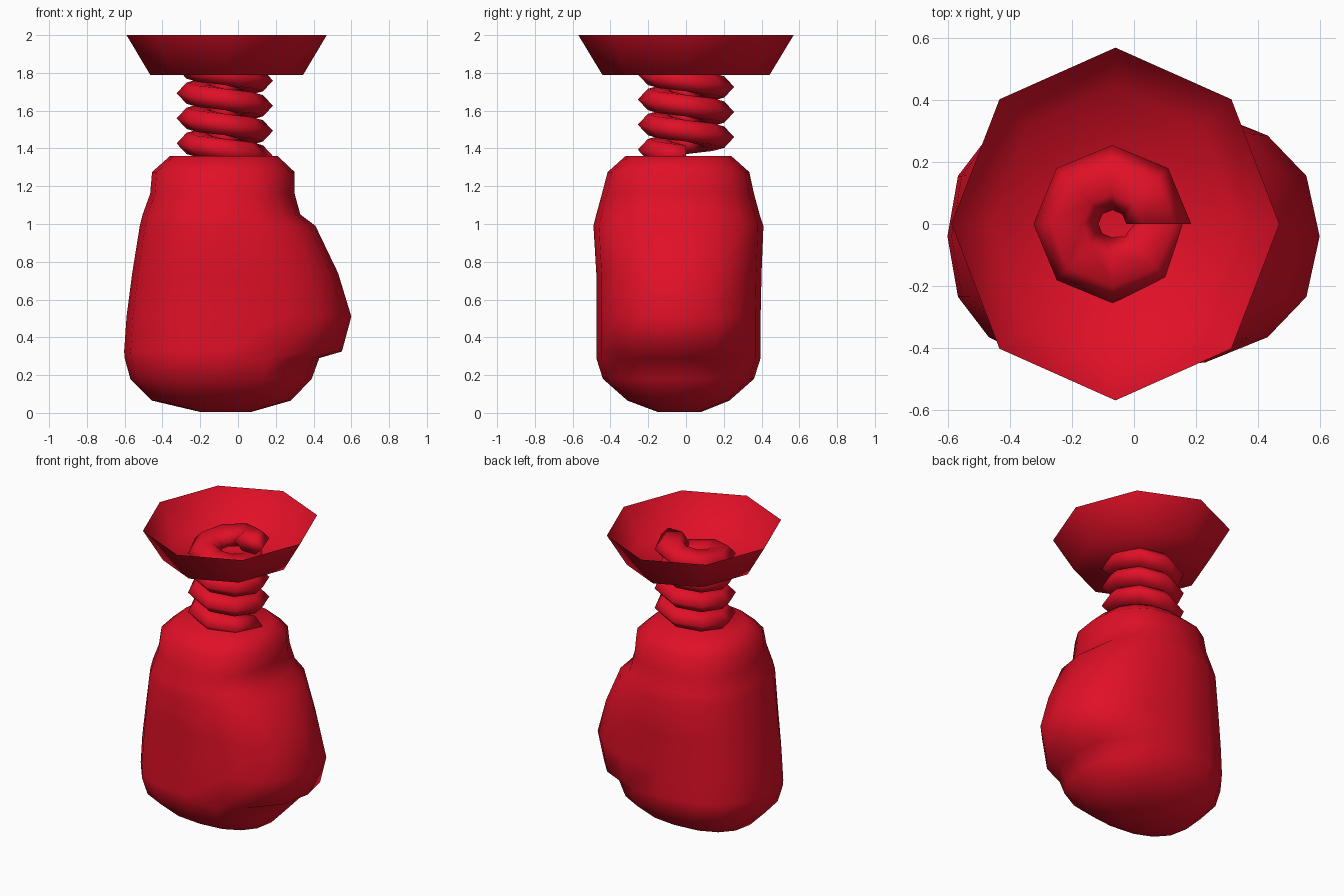
import bpy, bmesh, math

if "Cube" in bpy.data.objects:
    bpy.data.objects.remove(bpy.data.objects["Cube"])

red = bpy.data.materials.new("glove red")
red.diffuse_color = (0.75, 0.005, 0.02, 1)
red.use_nodes = True
red.node_tree.nodes["Principled BSDF"].inputs["Base Color"].default_value = red.diffuse_color


def loft(name, rings, cap_start=True, cap_end=True):
    """Skin a list of equal-length point rings into one smooth mesh."""
    bm = bmesh.new()
    rows = [[bm.verts.new(p) for p in ring] for ring in rings]
    n = len(rows[0])
    for a, b in zip(rows, rows[1:]):
        for i in range(n):
            j = (i + 1) % n
            bm.faces.new((a[i], a[j], b[j], b[i]))
    if cap_start:
        bm.faces.new(rows[0][::-1])
    if cap_end:
        bm.faces.new(rows[-1])
    bmesh.ops.recalc_face_normals(bm, faces=bm.faces)
    for f in bm.faces:
        f.smooth = True
    mesh = bpy.data.meshes.new(name)
    bm.to_mesh(mesh)
    bm.free()
    mesh.materials.append(red)
    obj = bpy.data.objects.new(name, mesh)
    bpy.context.collection.objects.link(obj)
    return obj


def rounded_section(z, x_left, x_right, y_front, y_back, cx=-0.07, cy=-0.04, n=16, power=2.4):
    """Rounded-square ring with its own reach on every side."""
    ring = []
    for i in range(n):
        t = 2 * math.pi * i / n
        c, s = math.cos(t), math.sin(t)
        u, v = abs(c) ** (2 / power), abs(s) ** (2 / power)
        ring.append((cx + u * ((x_right - cx) if c > 0 else (x_left - cx)),
                     cy + v * ((y_back - cy) if s > 0 else (y_front - cy)), z))
    return ring


# Glove: fist with the thumb bulging on +x, narrowing to the cuff
glove_sections = [
    (0.005, -0.20, 0.07, -0.15, 0.08),
    (0.065, -0.455, 0.28, -0.31, 0.23),
    (0.18, -0.57, 0.39, -0.44, 0.36),
    (0.29, -0.60, 0.43, -0.475, 0.395),
    (0.325, -0.603, 0.55, -0.475, 0.395),
    (0.51, -0.59, 0.60, -0.475, 0.395),
    (0.74, -0.56, 0.53, -0.475, 0.40),
    (0.99, -0.52, 0.41, -0.49, 0.41),
    (1.05, -0.505, 0.33, -0.475, 0.39),
    (1.16, -0.465, 0.30, -0.445, 0.36),
    (1.275, -0.455, 0.30, -0.415, 0.335),
    (1.36, -0.36, 0.21, -0.32, 0.24),
]
loft("boxing_glove", [rounded_section(*s) for s in glove_sections])

# Spring: clockwise coil with a flattened six-sided wire
coil = []
for k in range(33):
    a = -2 * math.pi * k / 8
    z = 1.36 + 0.133 * k / 8
    ring = []
    for i in range(6):
        t = 2 * math.pi * i / 6
        r = 0.15 + 0.105 * math.cos(t)
        ring.append((-0.07 + r * math.cos(a), r * math.sin(a), z + 0.065 * math.sin(t)))
    coil.append(ring)
loft("spring", coil)


# Base cup: open eight-sided dish on top of the spring
def octagon(rx, ry, z):
    return [(-0.06 + rx * math.cos(math.pi * i / 4), ry * math.sin(math.pi * i / 4), z)
            for i in range(8)]


loft("base_cup", [octagon(0.405, 0.443, 1.79), octagon(0.53, 0.57, 2.0)], cap_end=False)
